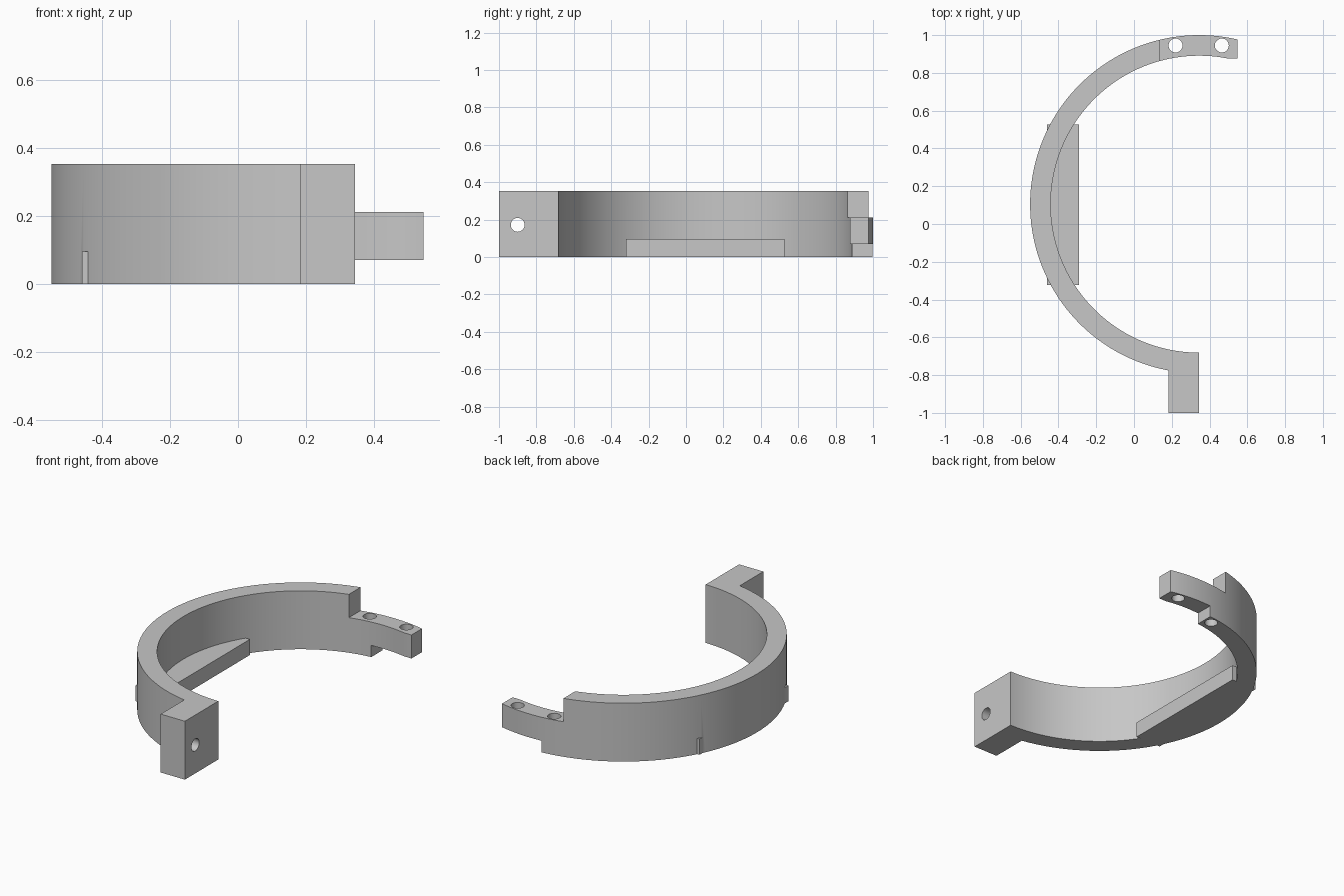
import bpy, bmesh
from math import cos, sin, radians, pi
from mathutils import Matrix

cube = bpy.data.objects.get("Cube")
if cube:
    bpy.data.objects.remove(cube, do_unlink=True)

CX, CY = 0.345, 0.105          # centre of the ring
R_OUT, R_IN, HEIGHT = 0.895, 0.786, 0.353

grey = bpy.data.materials.new("plain grey")
grey.use_nodes = True
grey.diffuse_color = (0.57, 0.57, 0.57, 1)
grey.node_tree.nodes["Principled BSDF"].inputs["Base Color"].default_value = grey.diffuse_color


def make(name, bm):
    bmesh.ops.recalc_face_normals(bm, faces=bm.faces)
    mesh = bpy.data.meshes.new(name)
    bm.to_mesh(mesh)
    bm.free()
    mesh.materials.append(grey)
    obj = bpy.data.objects.new(name, mesh)
    bpy.context.collection.objects.link(obj)
    return obj


def box(name, x, y, z):
    bm = bmesh.new()
    bmesh.ops.create_cube(bm, size=1)
    for v in bm.verts:
        for i, (lo, hi) in enumerate((x, y, z)):
            v.co[i] = hi if v.co[i] > 0 else lo
    return make(name, bm)


def drill(name, centre, axis):
    bm = bmesh.new()
    rot = Matrix.Rotation(pi / 2, 4, 'Y') if axis == 'X' else Matrix()
    bmesh.ops.create_cone(bm, cap_ends=True, segments=32, radius1=0.037, radius2=0.037,
                          depth=0.6, matrix=Matrix.Translation(centre) @ rot)
    return make(name, bm)


def arc_band(name, start, end, steps):
    """Extruded band between the inner and outer radius."""
    bm = bmesh.new()
    angles = [radians(start + (end - start) * i / steps) for i in range(steps + 1)]
    rows = [[bm.verts.new((CX + r * cos(a), CY + r * sin(a), 0)) for a in angles]
            for r in (R_OUT, R_IN)]
    for i in range(steps):
        bm.faces.new((rows[0][i], rows[0][i + 1], rows[1][i + 1], rows[1][i]))
    top = bmesh.ops.extrude_face_region(bm, geom=bm.faces[:])["geom"]
    for v in top:
        if isinstance(v, bmesh.types.BMVert):
            v.co.z = HEIGHT
    return make(name, bm)


# Half ring, running past the top to form the hinge tongue
body = arc_band("clamp_ring", 70, 270, 120)

# Bolt lug and the straight bar across the inside
lug = box("bolt_lug", (0.183, CX), (-1, -0.74), (0, HEIGHT))
bar = box("chord_bar", (-0.46, -0.29), (-0.322, 0.527), (0, 0.095))

# Notches that leave the tongue, then the bolt and pin holes
cutters = [
    box("upper_notch", (0.137, 1), (0.5, 1.2), (0.212, 0.6)),
    box("lower_notch", (0.27, 1), (0.5, 1.2), (-0.2, 0.07)),
    box("tongue_end_trim", (0.547, 1), (0.5, 1.2), (-0.2, 0.6)),
    box("tongue_inner_trim", (0.4, 1), (0.5, 0.876), (-0.2, 0.6)),
    drill("outer_pin_hole", (0.465, 0.945, 0.1), 'Z'),
    drill("inner_pin_hole", (0.22, 0.945, 0.1), 'Z'),
    drill("bolt_hole", (0.26, -0.9, 0.172), 'X'),
]

bpy.context.view_layer.objects.active = body
body.select_set(True)
tools = [(lug, 'UNION'), (bar, 'UNION')] + [(c, 'DIFFERENCE') for c in cutters]
for tool, operation in tools:
    mod = body.modifiers.new(tool.name, 'BOOLEAN')
    mod.operation, mod.object, mod.solver = operation, tool, 'EXACT'
    bpy.ops.object.modifier_apply(modifier=mod.name)
    bpy.data.objects.remove(tool, do_unlink=True)

bpy.ops.object.shade_smooth_by_angle(angle=radians(30))
